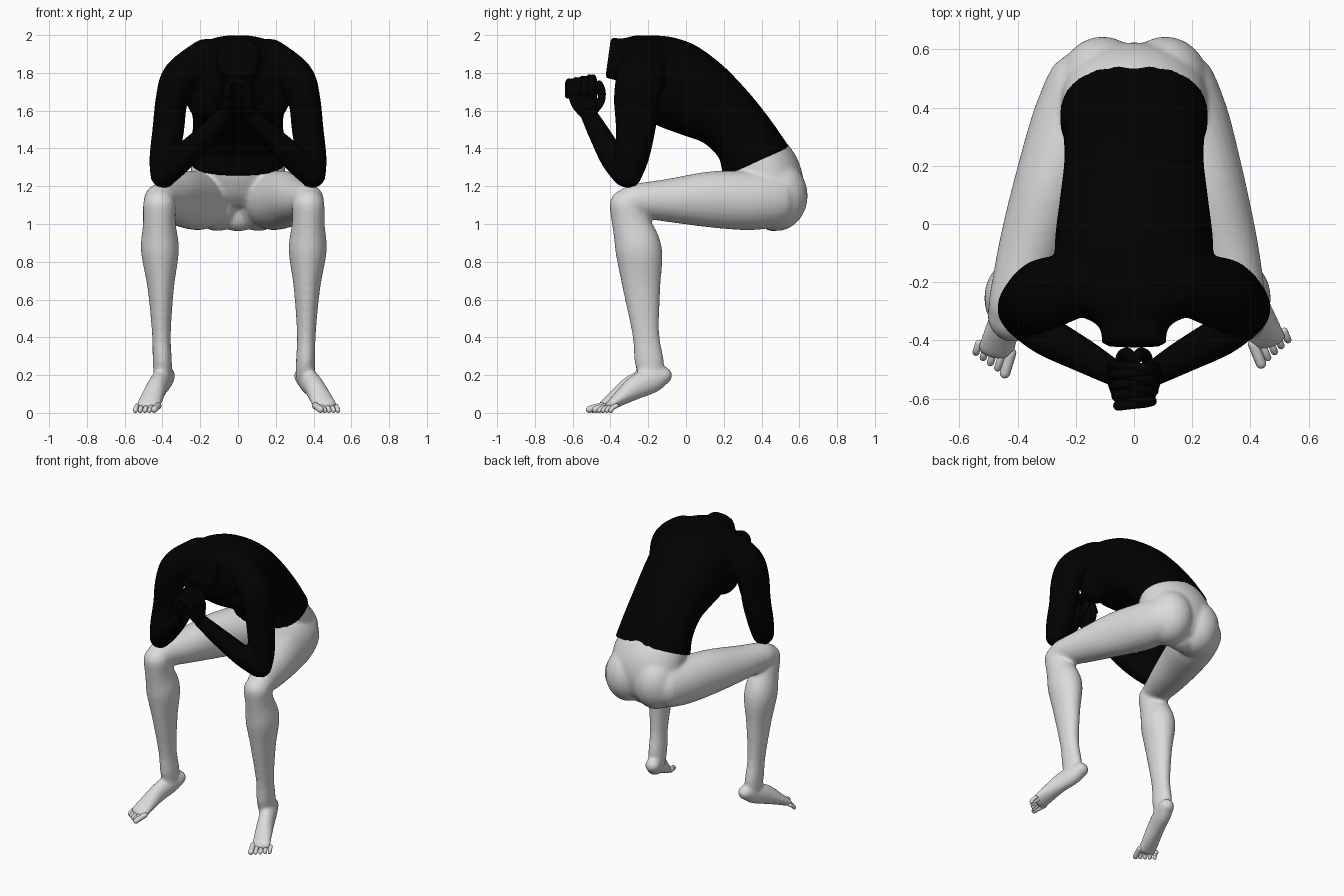
import bpy
import bmesh
import math
from mathutils import Vector, Matrix

cube = bpy.data.objects.get("Cube")
if cube:
    bpy.data.objects.remove(cube)


def material(name, value):
    mat = bpy.data.materials.new(name)
    mat.use_nodes = True
    colour = (value, value, value, 1)
    mat.diffuse_color = colour
    mat.node_tree.nodes["Principled BSDF"].inputs["Base Color"].default_value = colour
    return mat


skin = material("pale grey skin", 0.71)
black = material("black fabric", 0.0005)
X, Y = Vector((1, 0, 0)), Vector((0, 1, 0))


def refine(stations, steps=4):
    """Catmull-Rom interpolation of (x, y, z, width, depth) stations."""
    pts = [stations[0]] + list(stations) + [stations[-1]]
    out = []
    for p, q, r, s in zip(pts, pts[1:], pts[2:], pts[3:]):
        for k in range(steps):
            t = k / steps
            out.append([b + 0.5 * t * (c - a + t * (2*a - 5*b + 4*c - d + t * (3*(b - c) + d - a)))
                        for a, b, c, d in zip(p, q, r, s)])
    return out + [list(stations[-1])]


def loft(bm, stations, ref=X, rounded=True, power=1.0, sides=24):
    """Sweep an elliptical section along the stations, with domed ends if rounded."""
    st = refine(stations)
    pos = [Vector(s[:3]) for s in st]
    last = len(st) - 1
    rings = []
    for i, s in enumerate(st):
        tangent = (pos[min(i + 1, last)] - pos[max(i - 1, 0)]).normalized()
        rings.append((pos[i], tangent, s[3], s[4]))
    if rounded:
        for end, sign in ((0, -1), (-1, 1)):
            p, t, w, d = rings[end]
            dome = [(p + t * sign * min(w, d) * math.sin(a), t, w * math.cos(a), d * math.cos(a))
                    for a in (0.4, 0.8, 1.15, 1.45)]
            rings = rings + dome if sign > 0 else dome[::-1] + rings

    def bend(v):
        return math.copysign(abs(v) ** power, v)

    loops = []
    for p, t, w, d in rings:
        a = (ref - t * t.dot(ref)).normalized()
        b = t.cross(a)
        angles = [2 * math.pi * k / sides for k in range(sides)]
        loops.append([bm.verts.new(p + a * w * bend(math.cos(g)) + b * d * bend(math.sin(g)))
                      for g in angles])
    for lo, hi in zip(loops, loops[1:]):
        for k in range(sides):
            n = (k + 1) % sides
            bm.faces.new((lo[k], lo[n], hi[n], hi[k]))
    bm.faces.new(loops[0][::-1])
    bm.faces.new(loops[-1])


def ball(bm, centre, size):
    bmesh.ops.create_uvsphere(bm, u_segments=24, v_segments=16, radius=1,
                              matrix=Matrix.Translation(centre) @ Matrix.Diagonal((*size, 1)))


def finish(bm, name, mat, voxel=None, smooth=0):
    mesh = bpy.data.meshes.new(name)
    bm.to_mesh(mesh)
    bm.free()
    mesh.materials.append(mat)
    obj = bpy.data.objects.new(name, mesh)
    bpy.context.collection.objects.link(obj)
    bpy.ops.object.select_all(action="DESELECT")
    obj.select_set(True)
    bpy.context.view_layer.objects.active = obj
    if voxel:
        # Fuse the overlapping forms into one skin and soften the joins
        mod = obj.modifiers.new("fuse", "REMESH")
        mod.mode = "VOXEL"
        mod.voxel_size = voxel
        soft = obj.modifiers.new("soften", "SMOOTH")
        soft.iterations = smooth
        for m in ("fuse", "soften"):
            bpy.ops.object.modifier_apply(modifier=m)
    bpy.ops.object.shade_smooth_by_angle(angle=math.radians(50))


# Shirt: bent torso from hem to open neck
bm = bmesh.new()
spine = [(.373, 1.329, .256, .192), (.315, 1.445, .243, .17),
         (.208, 1.567, .24, .18), (.078, 1.66, .255, .215), (-.067, 1.742, .272, .235),
         (-.19, 1.81, .264, .207), (-.28, 1.855, .23, .155), (-.345, 1.87, .125, .115),
         (-.412, 1.88, .11, .108)]
loft(bm, [(0, *s) for s in spine], rounded=False, power=.84, sides=40)
# Chest, then sleeves: upper arm down to the elbow, forearm back up to the wrist
for s in (-1, 1):
    ball(bm, (s * .165, -.17, 1.68), (.11, .13, .14))
    upper = [(.17, -.2, 1.88, .1, .11), (.3, -.24, 1.772, .104, .127), (.35, -.26, 1.66, .086, .122),
             (.369, -.267, 1.5, .084, .105), (.389, -.287, 1.35, .08, .09), (.393, -.305, 1.262, .072, .072)]
    fore = [(.388, -.325, 1.26, .065, .064), (.3, -.385, 1.345, .07, .068),
            (.17, -.455, 1.47, .058, .058), (.065, -.515, 1.58, .043, .045)]
    for path in (upper, fore):
        loft(bm, [(s * p[0], *p[1:]) for p in path])
finish(bm, "shirt_with_sleeves", black, .01, 6)

# Clasped hands
bm = bmesh.new()
for s in (-1, 1):
    palm = [(.065, -.51, 1.57, .036, .04), (.055, -.535, 1.64, .034, .07), (.05, -.555, 1.70, .028, .072)]
    loft(bm, [(s * p[0], *p[1:]) for p in palm])
    for i in range(4):
        y = -.615 + .036 * i + .009 * s
        lift = .007 * i
        wide = .8 + .08 * i
        finger = [(.07, y, 1.68), (.06, y, 1.735 + lift), (.01, y + .005, 1.755 + lift),
                  (-.05, y + .01, 1.735 + lift), (-.078, y + .015, 1.69)]
        loft(bm, [(s * a * wide, b, c, .017, .016) for a, b, c in finger], ref=Y, sides=12)
    thumb = [(.05, -.485, 1.6), (.04, -.452, 1.645), (.022, -.445, 1.70), (.01, -.46, 1.74)]
    loft(bm, [(s * a, b, c, .02, .02) for a, b, c in thumb], ref=Y, sides=12)
finish(bm, "clasped_hands", black)

# Pelvis and legs
bm = bmesh.new()
pelvis = [(.33, 1.42, .215, .15), (.38, 1.335, .244, .18), (.43, 1.25, .25, .185),
          (.462, 1.17, .24, .168), (.475, 1.09, .18, .13), (.465, 1.04, .11, .08)]
loft(bm, [(0, *p) for p in pelvis], sides=40)
toes = bmesh.new()
# Per side: sign, outward spread, heel and ball-of-foot positions
for s, spread, heel, tip in ((1, 1.0, (.345, -.12, .185), (.461, -.402, .038)),
                             (-1, 1.12, (.38, -.125, .185), (.475, -.438, .038))):
    ball(bm, (s * .108, .479, 1.15), (.152, .166, .188))
    thigh = [(.155, .46, 1.13, .135, .15), (.19, .33, 1.125, .145, .158), (.255, .13, 1.13, .129, .149),
             (.315, -.08, 1.125, .113, .117), (.36, -.24, 1.125, .092, .093), (.37, -.28, 1.12, .087, .089)]
    calf = [(.372, -.315, 1.1, .087, .092), (.372, -.29, 1.0, .087, .102), (.369, -.25, .86, .101, .124),
            (.365, -.235, .66, .07, .1), (.362, -.213, .42, .05, .072), (.358, -.196, .28, .051, .078),
            (.355, -.183, .2, .049, .064)]
    for path in (thigh, calf):
        loft(bm, [(s * spread * p[0], *p[1:]) for p in path])
    # Foot tilted down onto the toes
    h, t = Vector(heel), Vector(tip)
    foot = [(0, .012, .05, .048), (.2, .018, .053, .067), (.5, .026, .054, .065),
            (.8, .012, .061, .042), (1, 0, .066, .026)]
    path = []
    for f, up, w, d in foot:
        p = h.lerp(t, f)
        path.append((s * p.x, p.y, p.z + up, w, d))
    loft(bm, path)
    along = Vector((t.x - h.x, t.y - h.y, 0)).normalized()
    across = Vector((-along.y, along.x, 0))
    for i in range(5):
        size = .018 if i == 0 else .0125
        base = t + across * (.029 * i - .052)
        reach = .062 - .010 * i
        toe = [base - along * .01, base + along * reach * .6 + Vector((0, 0, -.012)),
               base + along * reach + Vector((0, 0, size - .04))]
        loft(toes, [(s * p.x, p.y, max(p.z, size), size, size) for p in toe], sides=12)
finish(bm, "pelvis_and_legs", skin, .01, 14)
finish(toes, "toes", skin)
